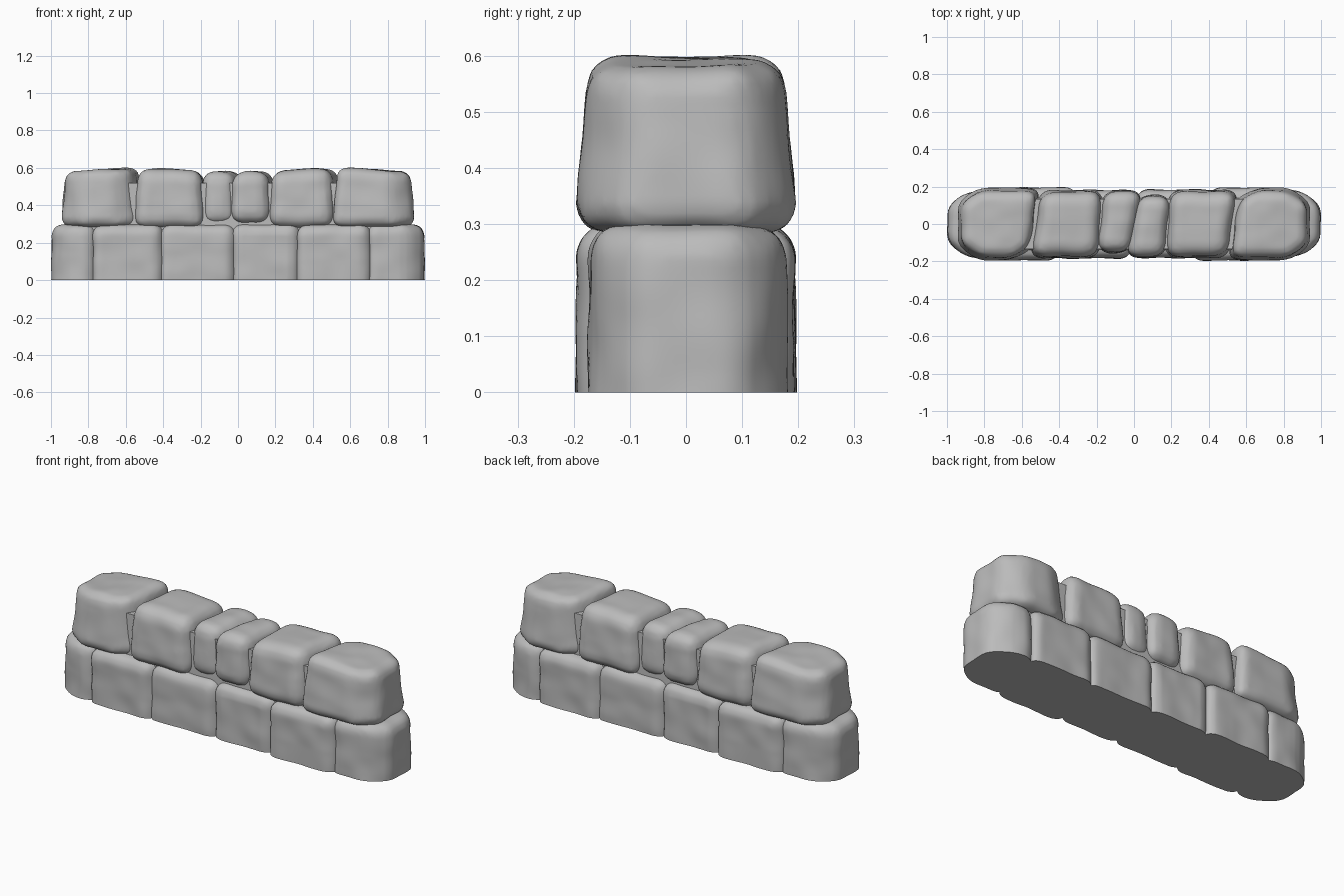
import bpy, bmesh, math
from mathutils import Vector, noise

cube = bpy.data.objects.get("Cube")
if cube:
    bpy.data.objects.remove(cube, do_unlink=True)

stone_grey = bpy.data.materials.new("stone_grey")
stone_grey.use_nodes = True
stone_grey.diffuse_color = (0.5, 0.5, 0.5, 1)
stone_grey.node_tree.nodes["Principled BSDF"].inputs["Base Color"].default_value = (0.5, 0.5, 0.5, 1)


def prism(plan, z0, z1, taper):
    """Closed block from a plan outline, narrowed towards its top."""
    bm = bmesh.new()
    cx = sum(p[0] for p in plan) / len(plan)
    low = [bm.verts.new((x, y, z0)) for x, y in plan]
    top = [bm.verts.new((cx + (x - cx) * taper, y * taper, z1)) for x, y in plan]
    bm.faces.new(low[::-1])
    bm.faces.new(top)
    for i in range(len(plan)):
        j = (i + 1) % len(plan)
        bm.faces.new((low[i], low[j], top[j], top[i]))
    return bm


def add_object(name, bm):
    mesh = bpy.data.meshes.new(name)
    bm.to_mesh(mesh)
    bm.free()
    mesh.materials.append(stone_grey)
    obj = bpy.data.objects.new(name, mesh)
    bpy.context.collection.objects.link(obj)
    return obj


def stone(name, plan, z0, z1, taper=1.0, bevel=0.055, slope=0.0):
    """Worn stone plus its half-turn partner on the other side of the wall."""
    obj = add_object(name + "_left", prism(plan, z0, z1, taper))
    rounding = obj.modifiers.new("rounding", 'BEVEL')
    rounding.width, rounding.segments = bevel, 3
    rounding.limit_method = 'NONE'
    remesh = obj.modifiers.new("remesh", 'REMESH')
    remesh.mode, remesh.voxel_size = 'VOXEL', 0.012
    smooth = obj.modifiers.new("wear", 'SMOOTH')
    smooth.iterations = 3
    shaped = bpy.data.meshes.new_from_object(
        obj.evaluated_get(bpy.context.evaluated_depsgraph_get()))
    obj.modifiers.clear()
    bm = bmesh.new()
    bm.from_mesh(shaped)
    bm.normal_update()
    # Hewn, uneven surface and a gently sloping top
    seed = Vector((len(name), z1 * 9, plan[0][0] * 7))
    cx = sum(p[0] for p in plan) / len(plan)
    moves = [v.normal * 0.006 * noise.noise(v.co * 9 + seed) for v in bm.verts]
    for v, move in zip(bm.verts, moves):
        v.co += move
        v.co.z += slope * (v.co.x - cx) * max(0, (v.co.z - z0) / (z1 - z0))
    # Flat cut where the stone meets the ground
    if z0 < 0:
        cut = bmesh.ops.bisect_plane(bm, geom=bm.verts[:] + bm.edges[:] + bm.faces[:],
                                     plane_co=(0, 0, 0), plane_no=(0, 0, 1), clear_inner=True)
        rim = [e for e in cut["geom_cut"] if isinstance(e, bmesh.types.BMEdge)]
        bmesh.ops.contextual_create(bm, geom=rim)
    bmesh.ops.recalc_face_normals(bm, faces=bm.faces[:])
    bm.to_mesh(obj.data)
    bm.free()
    bpy.data.meshes.remove(shaped)
    bpy.ops.object.select_all(action='DESELECT')
    obj.select_set(True)
    bpy.context.view_layer.objects.active = obj
    bpy.ops.object.shade_smooth_by_angle(angle=math.radians(45))
    partner = obj.copy()
    partner.name = name + "_right"
    partner.rotation_euler.z = math.pi
    bpy.context.collection.objects.link(partner)


def block(front, back, y0, y1):
    return [(front[0], y0), (front[1], y0), (back[1], y1), (back[0], y1)]


def end_block(front, back, tip, y0, y1, worn=0.0):
    """Outer stone with a chamfered tip; worn cuts its inner back corner."""
    inner = [(back + worn, y1), (back, y1 - worn * 0.7)] if worn else [(back, y1)]
    return [(front, y0), (tip - 0.11, y0), (tip, y0 + 0.08),
            (tip, y1 - 0.08), (tip - 0.11, y1)] + inner


# Ground course
stone("lower_middle_stone", block((-0.04, 0.32), (0.02, 0.43), -0.18, 0.183), -0.12, 0.3)
stone("lower_inner_stone", block((0.3, 0.7), (0.41, 0.79), -0.194, 0.194), -0.12, 0.298)
stone("lower_end_stone", end_block(0.68, 0.77, 0.998, -0.174, 0.183), -0.12, 0.3, 0.99)

# Top course
stone("upper_small_stone", block((-0.05, 0.17), (0.02, 0.2), -0.184, 0.162), 0.3, 0.582, 0.93, 0.065)
stone("upper_inner_stone", block((0.155, 0.51), (0.18, 0.565), -0.186, 0.188), 0.28, 0.592, 0.9, 0.065, 0.04)
stone("upper_end_stone", end_block(0.495, 0.54, 0.945, -0.197, 0.197, 0.09), 0.285, 0.59, 0.88, 0.06, -0.06)

# Hidden rubble that closes the joints
core = [(-0.87, -0.143), (0.87, -0.143), (0.87, 0.143), (-0.87, 0.143)]
add_object("rubble_core", prism(core, 0.01, 0.52, 0.94))
